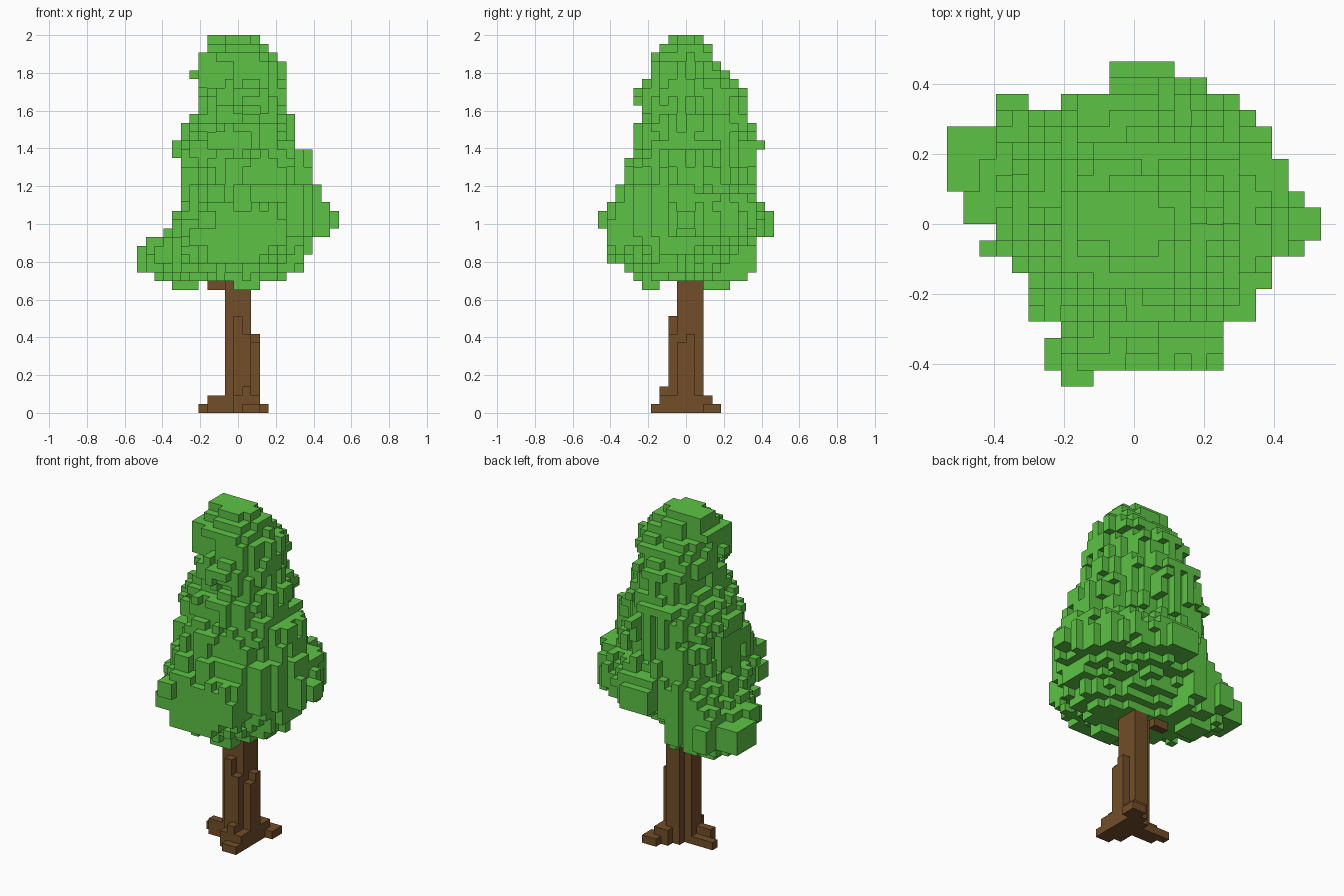
import bpy
import random
from mathutils import Vector

cube = bpy.data.objects.get("Cube")
if cube:
    bpy.data.objects.remove(cube)

UNIT = 2 / 43                      # edge of one block
SIZE_X, SIZE_Y = 23, 20            # footprint in blocks
CENTRE_X, CENTRE_Y = 11.5, 10
rng = random.Random(4)


def make_material(name, colour):
    mat = bpy.data.materials.new(name)
    mat.use_nodes = True
    mat.diffuse_color = (*colour, 1)
    shader = next(n for n in mat.node_tree.nodes if n.type == 'BSDF_PRINCIPLED')
    shader.inputs["Base Color"].default_value = (*colour, 1)
    return mat


def box_cells(x0, x1, y0, y1, z0, z1):
    return {(x, y, z) for x in range(x0, x1)
            for y in range(y0, y1) for z in range(z0, z1)}


def build_blocks(name, cells, material):
    """Skin a set of block cells, keeping only the exposed faces."""
    index, verts, faces = {}, [], []

    def corner(point):
        if point not in index:
            index[point] = len(verts)
            x, y, z = point
            verts.append(Vector((x - SIZE_X / 2, y - SIZE_Y / 2, z)) * UNIT)
        return index[point]

    for cell in sorted(cells):
        for axis in range(3):
            for side in (0, 1):
                neighbour = list(cell)
                neighbour[axis] += 2 * side - 1
                if tuple(neighbour) in cells:
                    continue
                loop = []
                for a, b in ((0, 0), (1, 0), (1, 1), (0, 1)):
                    point = list(cell)
                    point[axis] += side
                    point[(axis + 1) % 3] += a
                    point[(axis + 2) % 3] += b
                    loop.append(corner(tuple(point)))
                faces.append(loop if side else loop[::-1])
    mesh = bpy.data.meshes.new(name)
    mesh.from_pydata(verts, [], faces)
    mesh.materials.append(material)
    obj = bpy.data.objects.new(name, mesh)
    bpy.context.collection.objects.link(obj)
    return obj


def fullness(z, dx, dy):
    """Exponent of the layer outline: low is diamond-like, high is boxy."""
    if z < 20:
        return 1.5 if dx > 0 and dy > 0 else 1.8
    if (25 if dx > 0 else 28) <= z < 38 and dx * dy > 0:
        return 1.5
    return 2.2


# Crown layers: first layer, then x and y extents in blocks
layers = [
    (15, 2, 17, 4, 17), (16, 0, 19, 3, 18), (17, 0, 19, 1, 18),
    (18, 0, 20, 1, 18), (19, 2, 21, 1, 18), (20, 3, 22, 1, 20),
    (21, 4, 23, 0, 20), (23, 5, 22, 1, 19), (24, 5, 21, 2, 18),
    (26, 5, 20, 3, 18), (29, 4, 20, 4, 18), (30, 4, 19, 4, 18),
    (31, 5, 18, 4, 18), (33, 6, 18, 5, 17), (34, 7, 17, 5, 17),
    (35, 7, 17, 4, 17), (37, 7, 17, 5, 16), (38, 7, 17, 6, 15),
    (39, 7, 17, 6, 14), (40, 7, 16, 6, 13), (41, 8, 15, 7, 13),
    (42, 8, 14, 8, 12),
]
# Plan outline: x extent of each row, front to back
plan = [(7, 9), (6, 17), (6, 17), (6, 17), (5, 19), (5, 19), (5, 20),
        (4, 20), (2, 22), (2, 23), (1, 23), (1, 22), (0, 21), (0, 21),
        (0, 20), (0, 20), (3, 19), (7, 18), (10, 16), (10, 14)]

crown = set()
rough = {}
for i, (start, x0, x1, y0, y1) in enumerate(layers):
    end = layers[i + 1][0] if i + 1 < len(layers) else start + 1
    for x, y, z in sorted(box_cells(x0, x1, y0, y1, start, end)):
        if not plan[y][0] <= x < plan[y][1]:
            continue
        dx = x + 0.5 - CENTRE_X
        # the low right bough sweeps toward the back
        sweep = 0.32 * max(0, -dx) if z < 22 else 0
        dy = y + 0.5 - CENTRE_Y - sweep
        # away from the bough, the back underside steps up and outward
        back = min(y1, 12 + 1.3 * (z - 15)) if dx > -3 else y1
        u = dx / (x1 - CENTRE_X if dx > 0 else CENTRE_X - x0)
        v = dy / (back - CENTRE_Y if dy > 0 else CENTRE_Y - y0)
        power = fullness(z, dx, dy)
        key = (x, y, z // 2)
        if key not in rough:
            rough[key] = rng.uniform(0.74, 1.14)
        if abs(u) ** power + abs(v) ** power <= rough[key]:
            crown.add((x, y, z))

# Stray twigs, boughs, hanging clumps and the squared crest
for clump in [(4, 7, 12, 15, 14, 17), (11, 14, 5, 7, 14, 17),
              (7, 9, 0, 3, 21, 23), (6, 8, 9, 10, 38, 39),
              (13, 14, 16, 19, 30, 31), (0, 3, 13, 16, 16, 19),
              (1, 4, 10, 12, 18, 20), (3, 5, 15, 18, 16, 19),
              (8, 14, 1, 3, 17, 19), (6, 15, 1, 3, 19, 21),
              (14, 17, 1, 4, 19, 21), (21, 23, 9, 11, 21, 23),
              (10, 14, 18, 20, 20, 23), (7, 9, 7, 9, 37, 41),
              (8, 11, 10, 12, 39, 43)]:
    crown |= box_cells(*clump)

# Trunk core with a notched corner, buttresses, branch stub and roots
trunk = set()
for part in [(10, 13, 9, 11, 0, 17), (11, 13, 11, 12, 0, 17),
             (11, 12, 8, 9, 0, 11), (12, 13, 8, 9, 0, 9),
             (13, 14, 10, 11, 0, 9), (13, 14, 9, 10, 0, 8),
             (8, 10, 11, 12, 14, 16),
             (7, 10, 10, 11, 0, 1), (8, 10, 9, 10, 0, 2),
             (11, 14, 7, 9, 0, 2), (12, 14, 6, 8, 0, 1), (12, 13, 7, 8, 0, 3),
             (12, 14, 11, 13, 0, 2), (13, 15, 12, 14, 0, 1)]:
    trunk |= box_cells(*part)

leaf_green = make_material("leaf_green", (0.109, 0.55, 0.059))
bark_brown = make_material("bark_brown", (0.168, 0.076, 0.022))
build_blocks("tree_crown", crown, leaf_green)
build_blocks("tree_trunk", trunk - crown, bark_brown)
